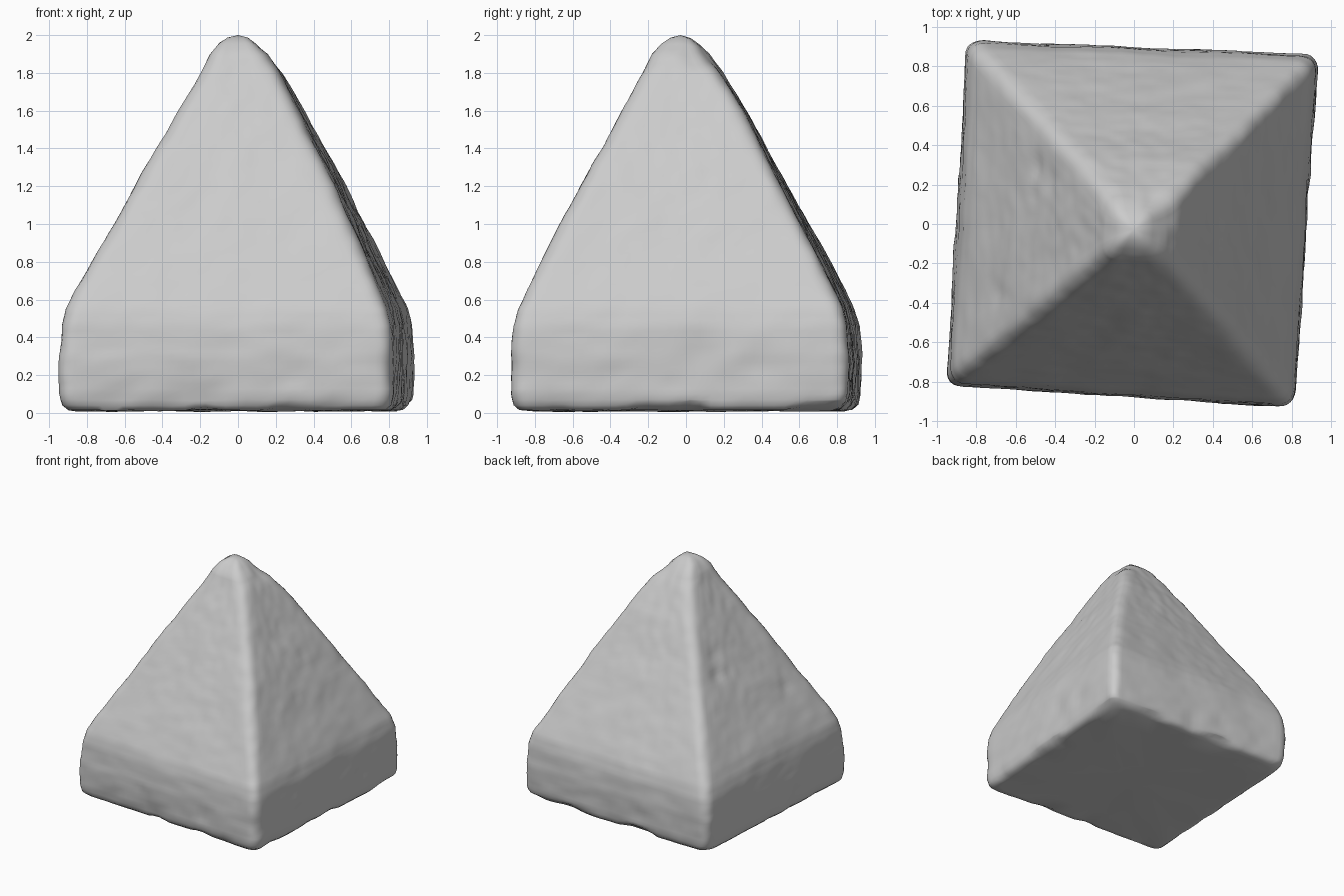
import bpy
import bmesh
import math
from mathutils import Vector, noise

if "Cube" in bpy.data.objects:
    bpy.data.objects.remove(bpy.data.objects["Cube"], do_unlink=True)

# Stone material
stone = bpy.data.materials.new("pale_grey_stone")
stone.use_nodes = True
grey = (0.6, 0.6, 0.6, 1)
stone.diffuse_color = grey
bsdf = stone.node_tree.nodes["Principled BSDF"]
bsdf.inputs["Base Color"].default_value = grey
bsdf.inputs["Roughness"].default_value = 0.9

# Slightly skewed square footprint, and the outline as (height, scale, shift x, shift y)
CORNERS = [Vector(c) for c in ((-0.955, -0.82), (0.82, -0.935), (0.94, 0.86), (-0.85, 0.935))]
PROFILE = [(0.015, 0.95, 0, 0), (0.04, 0.98, 0, 0), (0.1, 0.995, 0, 0), (0.3, 1, 0, 0),
           (0.46, 0.985, 0, 0), (0.55, 0.96, 0, 0), (0.65, 0.91, 0, 0), (1.2, 0.595, 0.02, -0.01),
           (1.6, 0.36, 0.02, -0.01), (1.8, 0.235, 0.02, -0.02), (1.9, 0.17, 0.01, -0.03),
           (1.955, 0.11, 0, -0.03), (1.985, 0.06, 0, -0.03)]
# Worn hollows: position, radius, depth
DENTS = [((-0.47, 0.3, 1.2), 0.06, 0.025), ((-0.4, 0.23, 1.33), 0.06, 0.02),
         ((0.12, 0.06, 1.88), 0.08, 0.03), ((-0.68, -0.37, 0.9), 0.06, 0.015),
         ((0.92, 0.1, 0.3), 0.12, 0.025), ((0.9, 0.4, 0.25), 0.1, 0.02)]
EDGE_STEPS, BEND_STEPS, RING_GAP = 28, 6, 0.028


def ring_points(scale):
    """Square outline with worn, rounded corners."""
    pts = []
    radius = min(0.09, 0.45 * scale)
    quad = [c * scale for c in CORNERS]
    for i, c in enumerate(quad):
        to_prev = (quad[i - 1] - c).normalized()
        to_next = (quad[(i + 1) % 4] - c).normalized()
        a, b = c + to_prev * radius, c + to_next * radius
        for k in range(BEND_STEPS):
            t = k / BEND_STEPS
            pts.append(a * (1 - t) ** 2 + c * 2 * t * (1 - t) + b * t * t)
        n = quad[(i + 1) % 4]
        end = n - to_next * radius
        pts += [b.lerp(end, k / EDGE_STEPS) for k in range(EDGE_STEPS)]
    return pts


def weather(p):
    """Push a surface point in or out like eroded stone."""
    out = Vector((p.x, p.y, 0.25)).normalized()
    low = max(0, 1 - p.z / 0.4)
    bump = 0.009 * noise.noise(p * 4) + 0.005 * noise.noise(p * 13)
    bump -= low * 0.035 * max(0, noise.noise(p * 6 + Vector((3, 1, 7))))
    for centre, radius, depth in DENTS:
        bump -= depth * math.exp(-((p - Vector(centre)).length / radius) ** 2)
    q = p + out * bump
    if p.z < 0.06:
        q.z += 0.05 * max(0, noise.noise(Vector((p.x * 4, p.y * 4, 2))))
    q.z = max(0, q.z)
    return q


# Pyramid block lofted from the ring outlines
bm = bmesh.new()
rings = []
for a, b in zip(PROFILE, PROFILE[1:] + [None]):
    steps = max(1, round((b[0] - a[0]) / RING_GAP)) if b else 1
    for k in range(steps):
        t = k / steps
        z, s, dx, dy = [u + (v - u) * t for u, v in zip(a, b or a)]
        rings.append([bm.verts.new(weather(Vector((p.x + dx, p.y + dy, z)))) for p in ring_points(s)])


def bridge(lower, upper):
    n = len(lower)
    for i in range(n):
        j = (i + 1) % n
        bm.faces.new((lower[i], lower[j], upper[j], upper[i]))


for lower, upper in zip(rings, rings[1:]):
    bridge(lower, upper)

# Rounded tip
tip = bm.verts.new((0, -0.03, 2))
top = rings[-1]
for i, v in enumerate(top):
    bm.faces.new((v, top[(i + 1) % len(top)], tip))

# Gently uneven underside
inner = rings[0]
for s in (0.9, 0.7, 0.45, 0.2):
    nxt = []
    for p in ring_points(s):
        z = 0.012 + 0.012 * noise.noise(Vector((p.x * 3, p.y * 3, 0)))
        nxt.append(bm.verts.new((p.x, p.y, max(0, z))))
    bridge(nxt, inner)
    inner = nxt
bm.faces.new(list(reversed(inner)))

bmesh.ops.recalc_face_normals(bm, faces=bm.faces)
mesh = bpy.data.meshes.new("pyramid_block")
bm.to_mesh(mesh)
bm.free()
mesh.materials.append(stone)
block = bpy.data.objects.new("pyramid_block", mesh)
bpy.context.collection.objects.link(block)

# Smooth shading with the worn base edge kept crisp
bpy.ops.object.select_all(action="DESELECT")
block.select_set(True)
bpy.context.view_layer.objects.active = block
bpy.ops.object.shade_smooth_by_angle(angle=math.radians(50))
